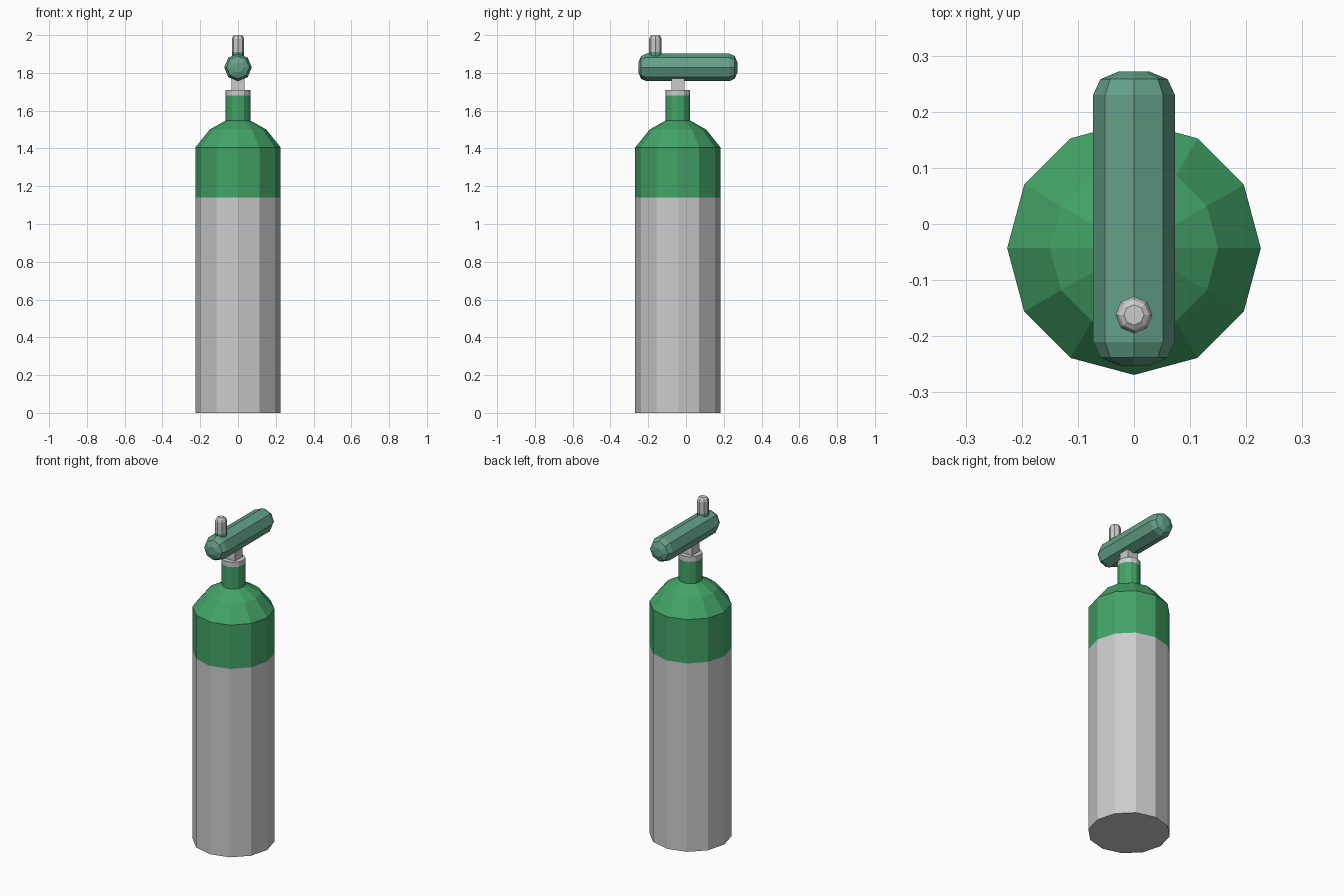
import bpy, bmesh, math
from mathutils import Matrix, Vector

if "Cube" in bpy.data.objects:
    bpy.data.objects.remove(bpy.data.objects["Cube"])


def material(name, rgb):
    m = bpy.data.materials.new(name)
    m.diffuse_color = (*rgb, 1)
    m.use_nodes = True
    m.node_tree.nodes["Principled BSDF"].inputs["Base Color"].default_value = m.diffuse_color
    return m


def lathe(name, profile, sides, matrix, mat=None, cap_start=True, cap_end=True):
    """Stack of flat-sided rings; profile holds (radius, height) pairs."""
    bm = bmesh.new()
    rings = []
    for r, h in profile:
        ring = []
        for i in range(sides):
            a = 2 * math.pi * i / sides
            ring.append(bm.verts.new((r * math.cos(a), r * math.sin(a), h)))
        rings.append(ring)
    for lo, hi in zip(rings, rings[1:]):
        for i in range(sides):
            j = (i + 1) % sides
            bm.faces.new((lo[i], lo[j], hi[j], hi[i]))
    if cap_start:
        bm.faces.new(rings[0][::-1])
    if cap_end:
        bm.faces.new(rings[-1])
    bm.transform(matrix)
    return finish(name, bm, mat)


def finish(name, bm, mat=None):
    bmesh.ops.recalc_face_normals(bm, faces=bm.faces)
    me = bpy.data.meshes.new(name)
    bm.to_mesh(me)
    bm.free()
    if mat:
        me.materials.append(mat)
    ob = bpy.data.objects.new(name, me)
    bpy.context.collection.objects.link(ob)
    return ob


green = material("green_paint", (0.056, 0.37, 0.136))
dull_green = material("dull_green", (0.127, 0.36, 0.25))

TANK_Y, NOZZLE_Y = -0.043, -0.162
tank = Matrix.Translation((0, TANK_Y, 0))
nozzle = Matrix.Translation((0, NOZZLE_Y, 0))

# Cylinder: bare lower body, then painted shoulder and neck
lathe("tank_body", [(0.226, 0), (0.226, 1.14)], 12, tank, cap_end=False)
lathe("tank_shoulder",
      [(0.226, 1.14), (0.226, 1.405), (0.15, 1.50), (0.065, 1.548), (0.065, 1.68)],
      12, tank, green, cap_start=False, cap_end=False)

# Collar and square valve stem
lathe("neck_collar", [(0.065, 1.68), (0.065, 1.71)], 12, tank, cap_start=False)
bm = bmesh.new()
bmesh.ops.create_cube(bm, size=1)
bmesh.ops.scale(bm, vec=Vector((0.07, 0.07, 0.12)), verts=bm.verts)
bmesh.ops.translate(bm, vec=Vector((0, TANK_Y, 1.76)), verts=bm.verts)
finish("valve_stem", bm)

# Horizontal octagonal regulator with rounded ends, lying along y
along_y = Matrix.Translation((0, 0.01, 1.829)) @ Matrix.Rotation(-math.pi / 2, 4, 'X')
end = [(0.073, 0.22), (0.06, 0.248), (0.027, 0.262)]
lathe("regulator", [(r, -h) for r, h in reversed(end)] + end, 8, along_y, dull_green)

# Outlet nozzle on a painted base
lathe("nozzle_base", [(0.033, 1.86), (0.033, 1.91)], 8, nozzle, dull_green)
lathe("nozzle", [(0.033, 1.91), (0.033, 1.98), (0.027, 1.994), (0.018, 2.0)],
      8, nozzle, cap_start=False)
